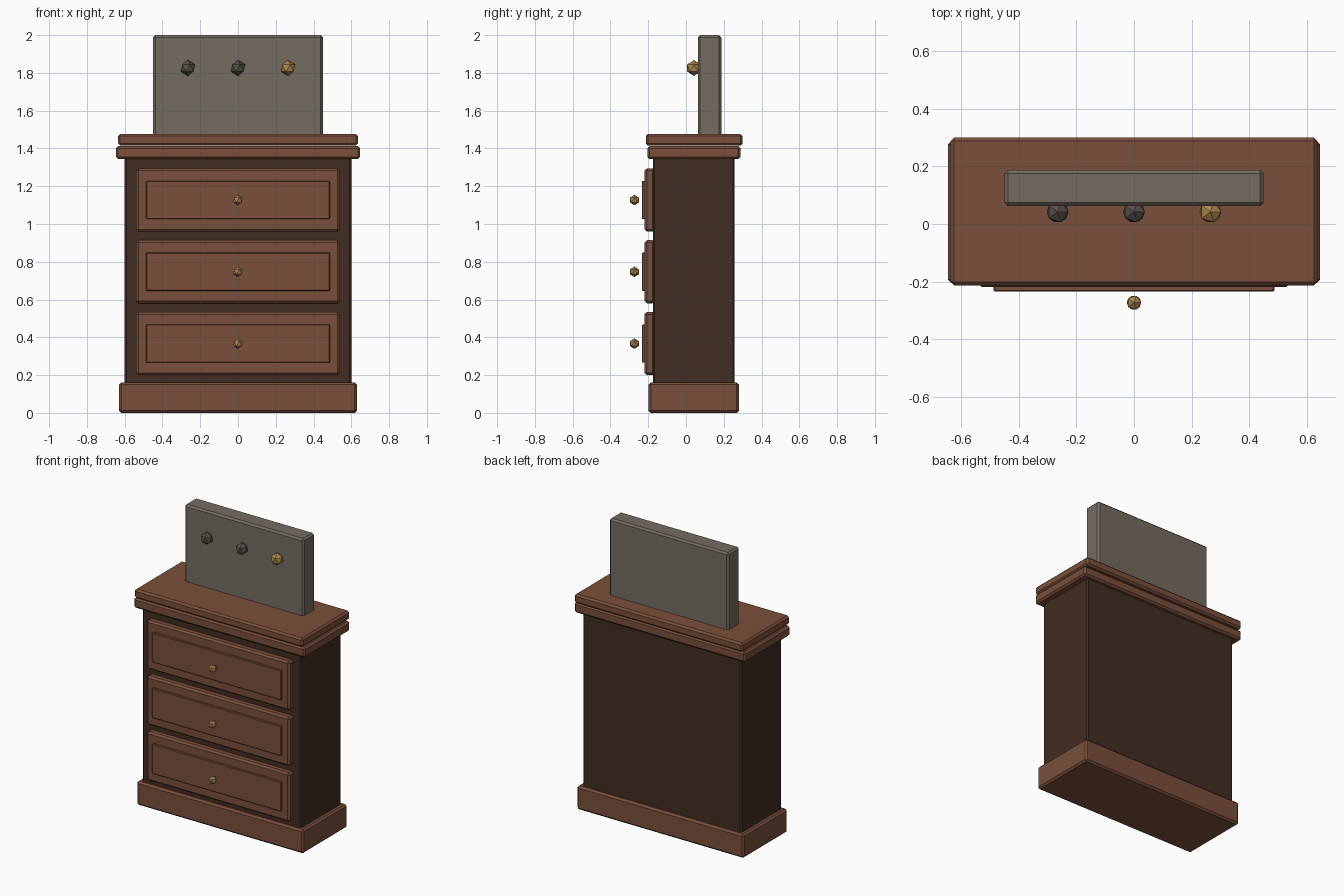
import bpy

if "Cube" in bpy.data.objects:
    bpy.data.objects.remove(bpy.data.objects["Cube"])


def material(name, rgb):
    m = bpy.data.materials.new(name)
    m.diffuse_color = (*rgb, 1)
    m.use_nodes = True
    m.node_tree.nodes["Principled BSDF"].inputs["Base Color"].default_value = m.diffuse_color
    return m


WOOD = material("warm_wood", (0.195, 0.078, 0.043))
DARK = material("dark_wood", (0.055, 0.026, 0.016))
GREY = material("stone_grey", (0.175, 0.150, 0.120))
IRON = material("iron_grey", (0.095, 0.080, 0.068))
BRASS = material("brass", (0.42, 0.25, 0.075))


def box(name, x, y, z, mat, bevel=0.012):
    """Chamfered box: half width x, (min, max) in y and z."""
    bpy.ops.mesh.primitive_cube_add(size=1, location=(0, sum(y) / 2, sum(z) / 2))
    ob = bpy.context.object
    ob.name = name
    ob.scale = (2 * x, y[1] - y[0], z[1] - z[0])
    bpy.ops.object.transform_apply(location=False, rotation=False, scale=True)
    mod = ob.modifiers.new("chamfer", 'BEVEL')
    mod.width = bevel
    mod.segments = 1
    ob.data.materials.append(mat)
    return ob


def knob(name, loc, radius, mat, subdivisions=1):
    bpy.ops.mesh.primitive_ico_sphere_add(subdivisions=subdivisions, radius=radius, location=loc)
    ob = bpy.context.object
    ob.name = name
    ob.data.materials.append(mat)
    return ob


# Carcass, plinth and stepped top
box("carcass", 0.60, (-0.176, 0.258), (0.004, 1.36), DARK, 0.01)
box("plinth", 0.63, (-0.198, 0.28), (0, 0.162), WOOD)
box("top_moulding", 0.646, (-0.205, 0.288), (1.343, 1.413), WOOD)
box("top_slab", 0.636, (-0.213, 0.30), (1.415, 1.477), WOOD)

# Three drawers with raised panels and knobs
for i in range(3):
    zc = 0.367 + 0.38 * i
    box(f"drawer_front_{i + 1}", 0.54, (-0.219, -0.165), (zc - 0.167, zc + 0.167), WOOD)
    box(f"drawer_panel_{i + 1}", 0.487, (-0.234, -0.205), (zc - 0.101, zc + 0.101), WOOD, 0.004)
    knob(f"drawer_knob_{i + 1}", (0, -0.273, zc), 0.028, BRASS)

# Upright back board with three hooks
box("back_board", 0.45, (0.063, 0.187), (1.465, 2.0), GREY)
for i, mat in enumerate((IRON, IRON, BRASS)):
    knob(f"board_knob_{i + 1}", (0.265 * (i - 1), 0.042, 1.826), 0.042, mat)
